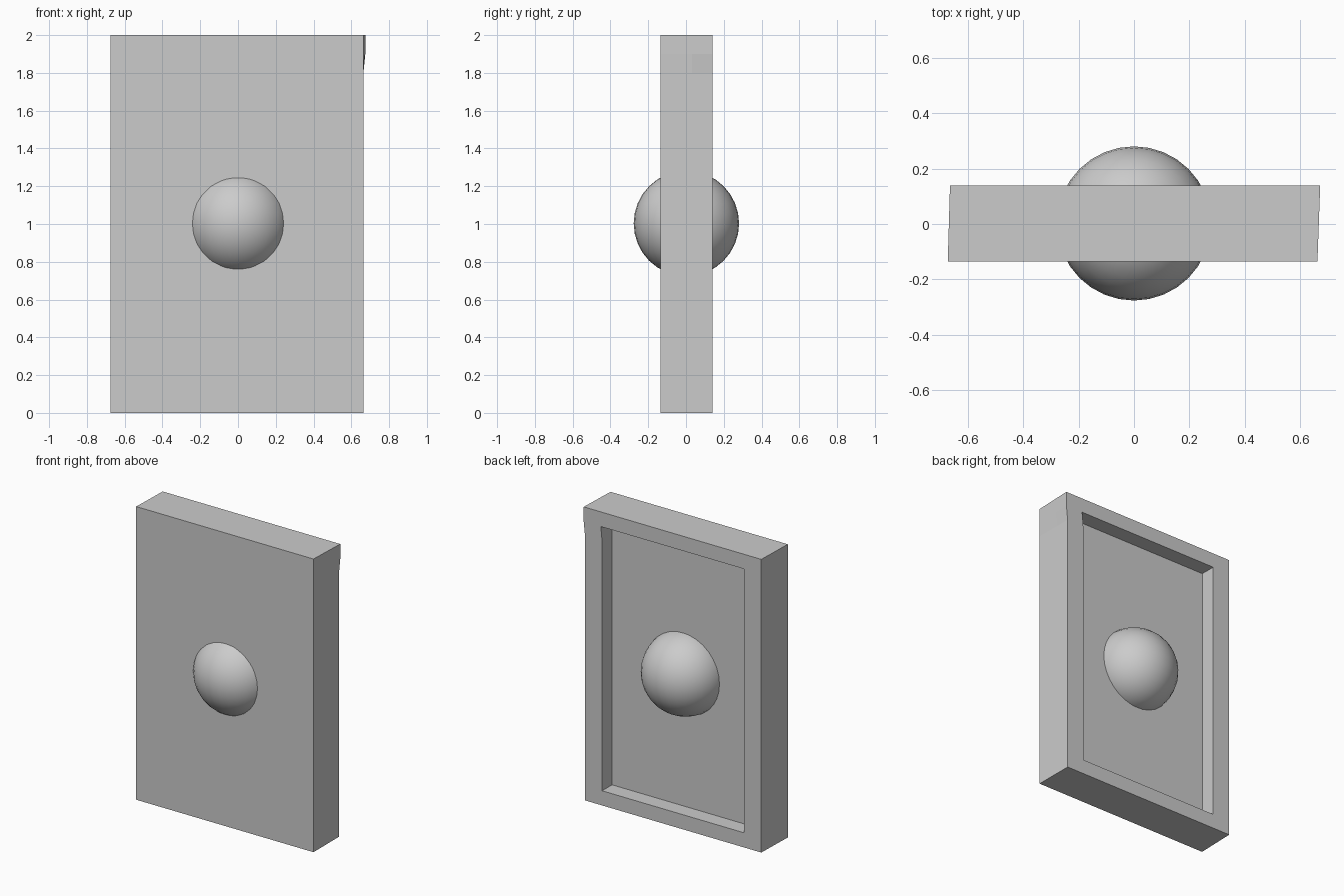
import bpy, bmesh
from mathutils import Vector

if "Cube" in bpy.data.objects:
    bpy.data.objects.remove(bpy.data.objects["Cube"])

FRONT, BACK, FLOOR = -0.135, 0.14, 0.033   # y of front, back rim, recess floor
INNER = 0.535                              # half width of recess

# Slab, cut along the recess borders and the bent corner
bm = bmesh.new()
bmesh.ops.create_cube(bm, size=1)
for v in bm.verts:
    v.co = Vector((v.co.x * 1.336, FRONT + (v.co.y + 0.5) * (BACK - FRONT), (v.co.z + 0.5) * 2))
cuts = [((-INNER, 0, 0), (1, 0, 0)), ((INNER, 0, 0), (1, 0, 0)), ((0, FLOOR, 0), (0, 1, 0))]
cuts += [((0, 0, z), (0, 0, 1)) for z in (0.1, 1.8, 1.9)]
for co, no in cuts:
    bmesh.ops.bisect_plane(bm, geom=bm.verts[:] + bm.edges[:] + bm.faces[:],
                           plane_co=co, plane_no=no, dist=1e-5)

# Recess on the back
inside = []
for f in bm.faces:
    c = f.calc_center_median()
    if c.y > BACK - 0.001 and abs(c.x) < INNER and 0.1 < c.z < 1.9:
        inside.append(f)
res = bmesh.ops.extrude_face_region(bm, geom=inside)
for v in [g for g in res["geom"] if isinstance(g, bmesh.types.BMVert)]:
    v.co.y = FLOOR
live = [f for f in inside if f.is_valid]
if live:
    bmesh.ops.delete(bm, geom=live, context='FACES')

# Slight slant of the sides and the flared top back corner
for v in bm.verts:
    t = (v.co.y - FRONT) / (BACK - FRONT)
    if v.co.x < -0.6:
        v.co.x = -0.674 + 0.008 * t
    elif v.co.x > 0.6:
        v.co.x = 0.664 + (0.01 * t if v.co.z > 1.85 else 0)
    elif v.co.x > 0.5 and t > 0.95 and v.co.z > 1.85:
        v.co.x += 0.01
bmesh.ops.recalc_face_normals(bm, faces=bm.faces)
mesh = bpy.data.meshes.new("door_panel")
bm.to_mesh(mesh)
bm.free()
panel = bpy.data.objects.new("door_panel", mesh)
bpy.context.collection.objects.link(panel)

# Round knob passing through the panel
bpy.ops.mesh.primitive_uv_sphere_add(segments=32, ring_count=16, radius=0.279, location=(0, 0.002, 1.003))
knob = bpy.context.object
knob.name = "knob"
bpy.ops.object.shade_smooth()
